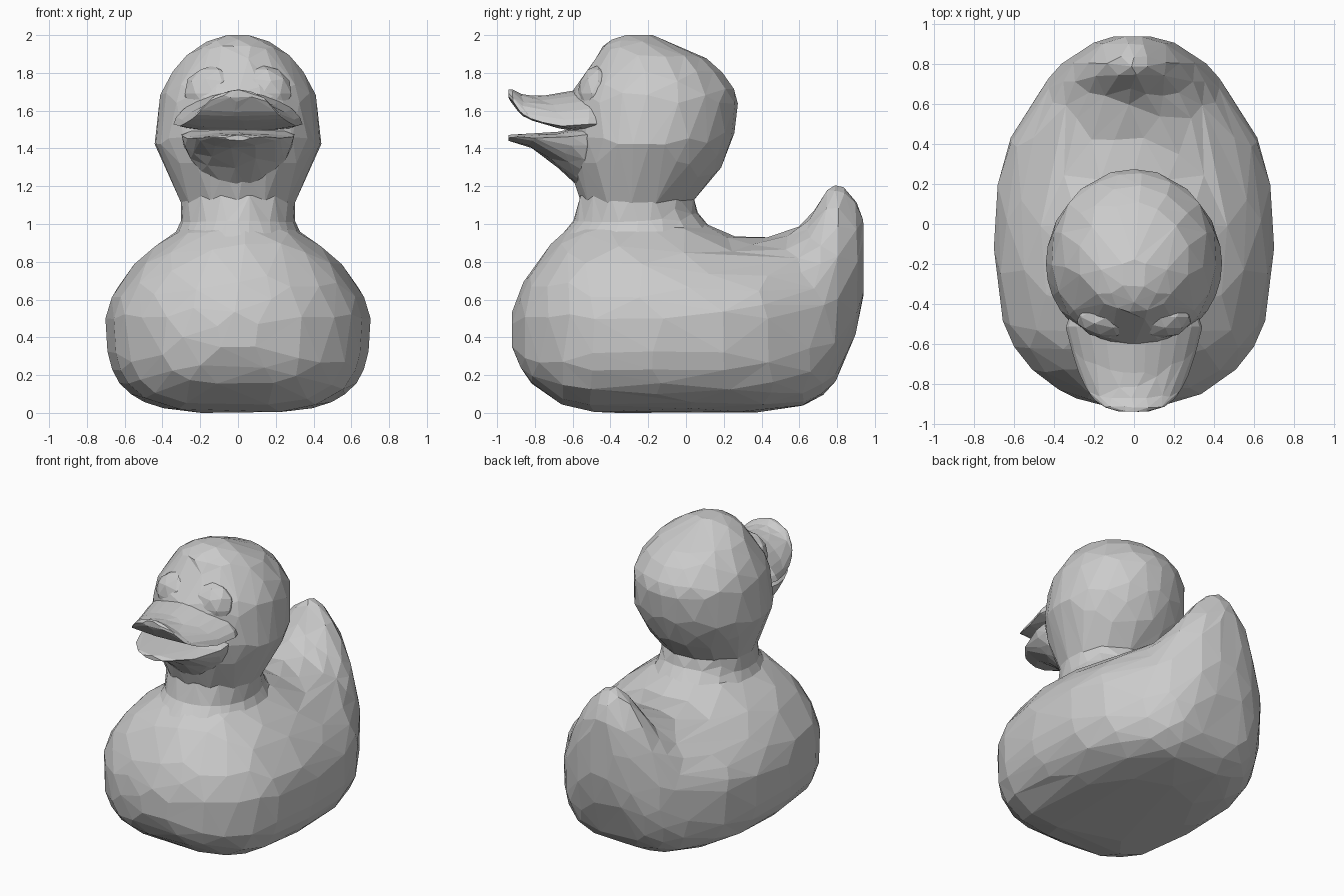
import bpy
import bmesh
from math import sin, cos, tau

cube = bpy.data.objects.get("Cube")
if cube:
    bpy.data.objects.remove(cube, do_unlink=True)

grey = bpy.data.materials.new("plain grey")
grey.use_nodes = True
colour = (0.6, 0.6, 0.6, 1)
grey.diffuse_color = colour
grey.node_tree.nodes["Principled BSDF"].inputs["Base Color"].default_value = colour


def spow(v, e):
    """Signed power, used for rounded or pinched sections."""
    return abs(v) ** e * (1 if v >= 0 else -1)


def smooth_sections(rows, steps):
    """Fill in sections between the given ones along a smooth spline."""
    result = []
    for i in range(len(rows) - 1):
        a, b, c, d = (rows[max(i - 1, 0)], rows[i], rows[i + 1],
                      rows[min(i + 2, len(rows) - 1)])
        for k in range(steps):
            t = k / steps
            result.append([
                q + t / 2 * (r - p + t * (2*p - 5*q + 4*r - s + t * (3*(q - r) + s - p)))
                for p, q, r, s in zip(a, b, c, d)])
    return result + [list(rows[-1])]


def add_object(name, bm, facets):
    """Make an object and reduce it to roughly the wanted number of facets."""
    bmesh.ops.triangulate(bm, faces=bm.faces[:])
    bmesh.ops.recalc_face_normals(bm, faces=bm.faces[:])
    mesh = bpy.data.meshes.new(name)
    count = len(bm.faces)
    bm.to_mesh(mesh)
    bm.free()
    mesh.materials.append(grey)
    obj = bpy.data.objects.new(name, mesh)
    bpy.context.collection.objects.link(obj)
    mod = obj.modifiers.new("facets", 'DECIMATE')
    mod.ratio = min(1, facets / count)
    return obj


def loft(name, rows, point, facets, sides=32, steps=3):
    """Skin closed rings; point(row, angle) gives one ring point."""
    bm = bmesh.new()
    rings = [[bm.verts.new(point(row, tau * i / sides)) for i in range(sides)]
             for row in smooth_sections(rows, steps)]
    for low, high in zip(rings, rings[1:]):
        for i in range(sides):
            j = (i + 1) % sides
            bm.faces.new((low[i], low[j], high[j], high[i]))
    bm.faces.new(rings[0])
    bm.faces.new(rings[-1])
    return add_object(name, bm, facets)


# Body and tail: y, bottom, widest height, top, half width, pinch of the top
def body_point(row, a):
    y, low, mid, top, width, pinch = row
    s, c = sin(a), cos(a)
    e = pinch if s > 0 else 0.63
    height = top - mid if s > 0 else mid - low
    return width * spow(c, e), y, max(0, mid + height * spow(s, e))


loft("body", [
    (-0.92, 0.34, 0.43, 0.53, 0.11, 1),
    (-0.83, 0.17, 0.45, 0.74, 0.38, 1.05),
    (-0.62, 0.03, 0.48, 0.98, 0.60, 1.15),
    (-0.35, 0.00, 0.50, 1.07, 0.68, 1.22),
    (-0.05, 0.00, 0.50, 1.06, 0.70, 1.25),
    (0.22, 0.00, 0.50, 0.95, 0.68, 1.15),
    (0.42, 0.01, 0.50, 0.93, 0.62, 1.1),
    (0.58, 0.03, 0.50, 0.98, 0.53, 1.2),
    (0.67, 0.06, 0.52, 1.06, 0.47, 1.3),
    (0.75, 0.12, 0.56, 1.18, 0.41, 1.33),
    (0.82, 0.22, 0.60, 1.20, 0.34, 1.28),
    (0.90, 0.43, 0.70, 1.12, 0.22, 1.15),
    (0.94, 0.62, 0.80, 1.02, 0.09, 1),
], body_point, 440)


# Neck and head: height, front, back, half width
def upright_point(row, a):
    z, front, back, width = row
    return (width * cos(a),
            (front + back) / 2 + (back - front) / 2 * sin(a), z)


loft("neck", [
    (0.76, -0.81, 0.24, 0.42),
    (0.90, -0.695, 0.19, 0.36),
    (1.00, -0.61, 0.11, 0.31),
    (1.07, -0.58, 0.06, 0.30),
    (1.15, -0.56, 0.04, 0.30),
], upright_point, 130)

loft("head", [
    (1.11, -0.55, 0.03, 0.30),
    (1.28, -0.61, 0.17, 0.38),
    (1.42, -0.63, 0.235, 0.435),
    (1.54, -0.63, 0.265, 0.43),
    (1.70, -0.60, 0.26, 0.403),
    (1.86, -0.49, 0.13, 0.305),
    (1.95, -0.43, -0.06, 0.19),
    (2.00, -0.33, -0.18, 0.07),
], upright_point, 240, steps=4)


# Bill: y, bottom, edge height, top, half width
def bill_point(row, a):
    y, low, edge, top, width = row
    s = spow(sin(a), 1.25)
    return width * spow(cos(a), 1.25), y, edge + (top - edge if s > 0 else edge - low) * s


loft("upper_bill", [
    (-0.45, 1.48, 1.53, 1.73, 0.32),
    (-0.52, 1.48, 1.53, 1.72, 0.34),
    (-0.64, 1.50, 1.52, 1.70, 0.31),
    (-0.76, 1.53, 1.54, 1.68, 0.27),
    (-0.86, 1.57, 1.58, 1.685, 0.215),
    (-0.915, 1.63, 1.65, 1.71, 0.15),
    (-0.94, 1.67, 1.68, 1.71, 0.07),
], bill_point, 160, sides=24)

loft("lower_bill", [
    (-0.40, 1.10, 1.46, 1.54, 0.24),
    (-0.54, 1.17, 1.47, 1.52, 0.30),
    (-0.67, 1.29, 1.455, 1.49, 0.275),
    (-0.80, 1.39, 1.455, 1.48, 0.22),
    (-0.90, 1.43, 1.46, 1.475, 0.14),
    (-0.94, 1.44, 1.455, 1.47, 0.07),
], bill_point, 130, sides=24)

# Broad, barely raised eye mounds that flatten the face
for name, side in (("left_eye", 1), ("right_eye", -1)):
    bm = bmesh.new()
    bmesh.ops.create_icosphere(bm, subdivisions=2, radius=1)
    eye = add_object(name, bm, 80)
    eye.scale = (0.16, 0.11, 0.15)
    eye.location = (side * 0.13, -0.465, 1.69)
